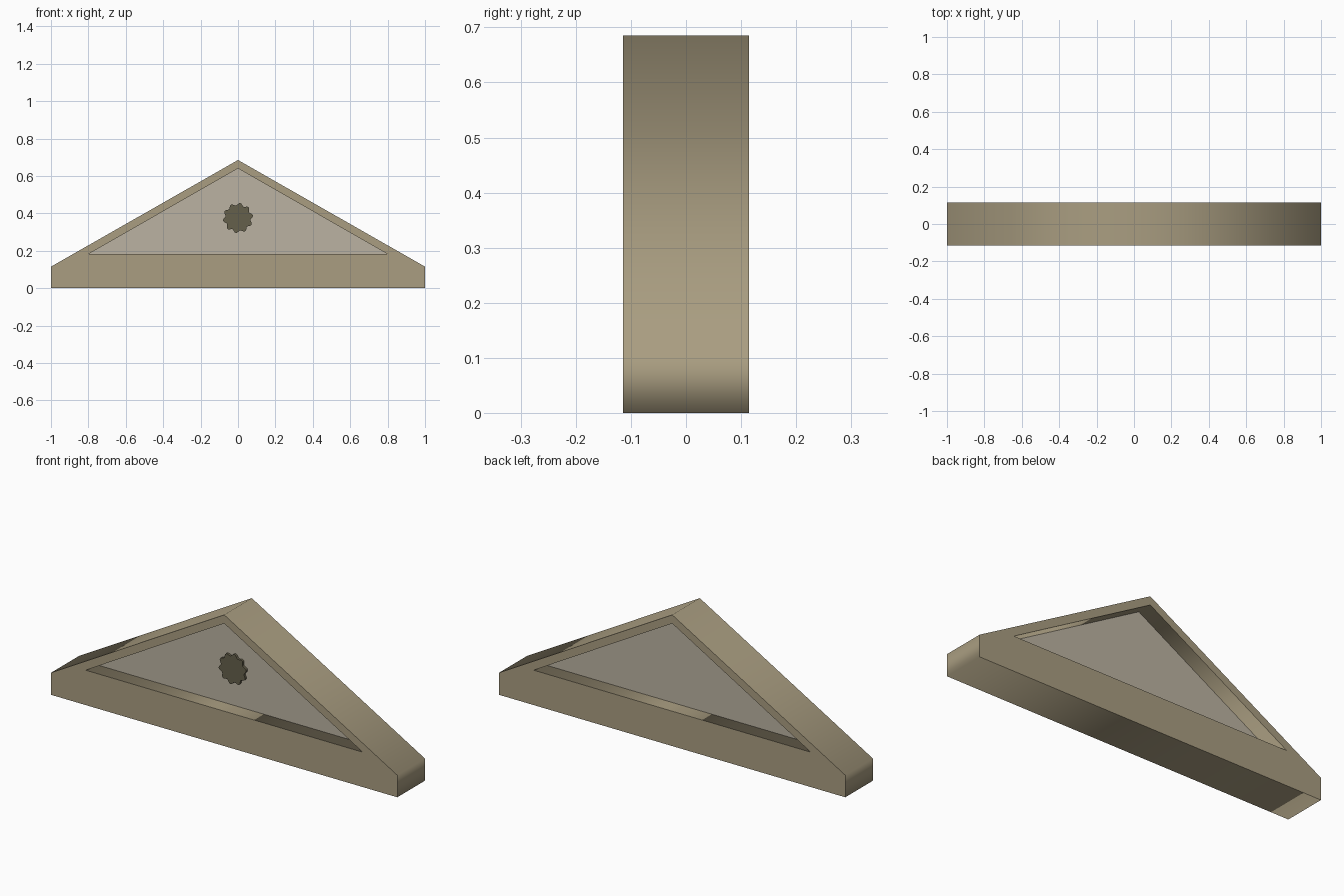
import bpy
from math import cos, sin, pi

if "Cube" in bpy.data.objects:
    bpy.data.objects.remove(bpy.data.objects["Cube"])


def material(name, rgb):
    m = bpy.data.materials.new(name)
    m.diffuse_color = (*rgb, 1)
    m.use_nodes = True
    m.node_tree.nodes["Principled BSDF"].inputs["Base Color"].default_value = m.diffuse_color
    return m


def slab(name, outlines, y, half_depth, mat):
    """Extrude flat x-z outlines along y; inner outlines become holes."""
    cu = bpy.data.curves.new(name, 'CURVE')
    cu.dimensions = '2D'
    cu.fill_mode = 'BOTH'
    cu.extrude = half_depth
    for pts in outlines:
        s = cu.splines.new('POLY')
        s.points.add(len(pts) - 1)
        for p, (x, z) in zip(s.points, pts):
            p.co = (x, z, 0, 1)
        s.use_cyclic_u = True
    ob = bpy.data.objects.new(name, cu)
    bpy.context.collection.objects.link(ob)
    ob.rotation_euler = (pi / 2, 0, 0)
    ob.location.y = y
    bpy.ops.object.select_all(action='DESELECT')
    ob.select_set(True)
    bpy.context.view_layer.objects.active = ob
    bpy.ops.object.convert(target='MESH')
    ob = bpy.context.object
    ob.data.materials.clear()
    ob.data.materials.append(mat)
    return ob


stone = material("stone", (0.40, 0.34, 0.22))
plaster = material("plaster", (0.50, 0.45, 0.36))
bronze = material("dark_bronze", (0.13, 0.115, 0.07))

gable = [(-1, 0), (1, 0), (1, 0.115), (0, 0.685), (-1, 0.115)]
opening = [(-0.8, 0.182), (0.8, 0.182), (0, 0.64)]

# Gable frame with a triangular opening, and the recessed panel inside it
slab("gable_frame", [gable, opening], 0, 0.114, stone)
slab("recessed_panel", [opening], 0, 0.034, plaster)

# Scalloped rosette on the front of the panel
LOBES, STEPS = 10, 80
rosette = []
for i in range(STEPS):
    a = 2 * pi * i / STEPS
    r = 0.074 + 0.007 * cos(LOBES * (a - 0.17))
    rosette.append((r * cos(a), 0.375 + r * sin(a)))
slab("front_rosette", [rosette], -0.036, 0.010, bronze)
